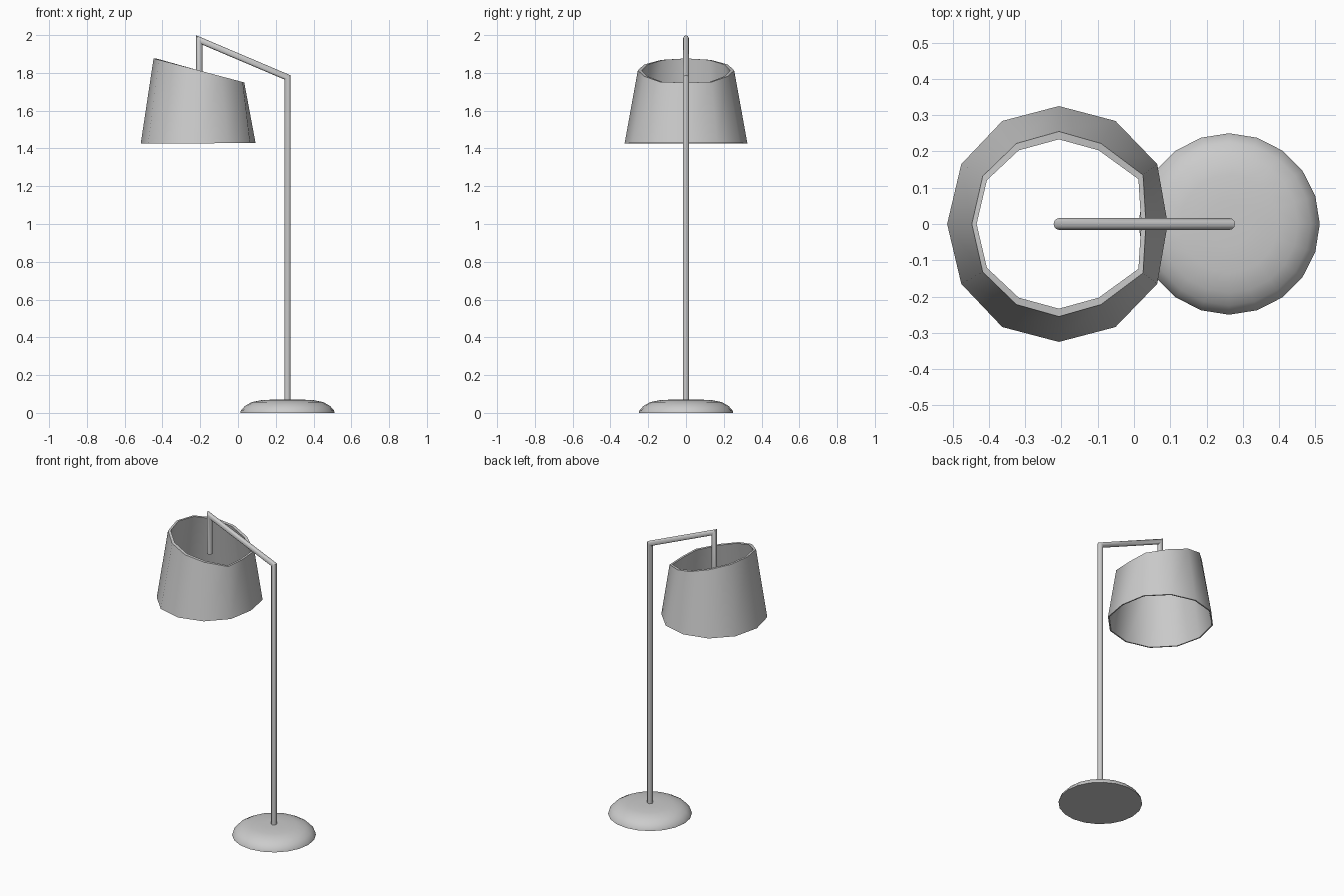
import bpy
import math
from mathutils import Vector

if "Cube" in bpy.data.objects:
    bpy.data.objects.remove(bpy.data.objects["Cube"])

POLE_X, SHADE_X = 0.262, -0.207


def make_object(name, verts, faces, angle):
    mesh = bpy.data.meshes.new(name)
    mesh.from_pydata(verts, [], faces)
    obj = bpy.data.objects.new(name, mesh)
    bpy.context.collection.objects.link(obj)
    bpy.ops.object.select_all(action='DESELECT')
    obj.select_set(True)
    bpy.context.view_layer.objects.active = obj
    bpy.ops.object.mode_set(mode='EDIT')
    bpy.ops.mesh.select_all(action='SELECT')
    bpy.ops.mesh.normals_make_consistent(inside=False)
    bpy.ops.object.mode_set(mode='OBJECT')
    bpy.ops.object.shade_smooth_by_angle(angle=math.radians(angle))
    return obj


def skin(name, rings, closed, angle):
    """Join equal rings with quads; cap the ends or close into a loop."""
    n, m = len(rings[0]), len(rings)
    faces = []
    for r in range(m if closed else m - 1):
        a, b = r * n, (r + 1) % m * n
        faces += [(a + i, a + (i + 1) % n, b + (i + 1) % n, b + i) for i in range(n)]
    if not closed:
        faces += [tuple(range(n))[::-1], tuple(range((m - 1) * n, m * n))]
    return make_object(name, [v for ring in rings for v in ring], faces, angle)


def circle(cx, r, z, n):
    return [(cx + r * math.cos(2 * math.pi * i / n), r * math.sin(2 * math.pi * i / n), z)
            for i in range(n)]


# Domed base
profile = [(0.25, 0), (0.246, 0.014), (0.225, 0.037), (0.19, 0.057), (0.135, 0.068), (0.06, 0.071)]
skin("base", [circle(POLE_X, r, z, 20) for r, z in profile], False, 40)

# Bent pole with mitred corners: upright, sloping arm, short drop
path = [Vector(p) for p in ((POLE_X, 0, 0.05), (POLE_X, 0, 1.776),
                            (-0.205, 0, 1.974), (-0.205, 0, 1.725))]
R, SIDES = 0.0165, 12
Y = Vector((0, 1, 0))
dirs = [(b - a).normalized() for a, b in zip(path, path[1:])]
rings = []
for i, p in enumerate(path):
    d0, d1 = dirs[max(i - 1, 0)], dirs[min(i, len(dirs) - 1)]
    side = (d0 + d1).normalized().cross(Y)
    side *= R / side.dot(d0.cross(Y))
    rings.append([p + Y * R * math.sin(t) + side * math.cos(t)
                  for t in (2 * math.pi * k / SIDES for k in range(SIDES))])
skin("pole", rings, False, 40)

# Twelve-sided shade: half outlines mirrored across y, slanted top
bottom = [(0.3, 0), (0.271, 0.165), (0.156, 0.284), (0, 0.325),
          (-0.156, 0.284), (-0.269, 0.165), (-0.308, 0)]
top = [(0.24, 0), (0.232, 0.135), (0.116, 0.222), (0, 0.255),
       (-0.117, 0.222), (-0.21, 0.132), (-0.24, 0)]


def shade_ring(half, sx, sy, z, slope):
    pts = half + [(x, -y) for x, y in half[-2:0:-1]]
    return [(SHADE_X + x * sx, y * sy, z - slope * x) for x, y in pts]


skin("lamp_shade", [shade_ring(bottom, 1, 1, 1.427, -0.006),
                    shade_ring(top, 1, 1, 1.813, 0.265),
                    shade_ring(top, 0.945, 0.915, 1.813, 0.265),
                    shade_ring(bottom, 0.975, 0.975, 1.427, -0.006)], True, 42)
